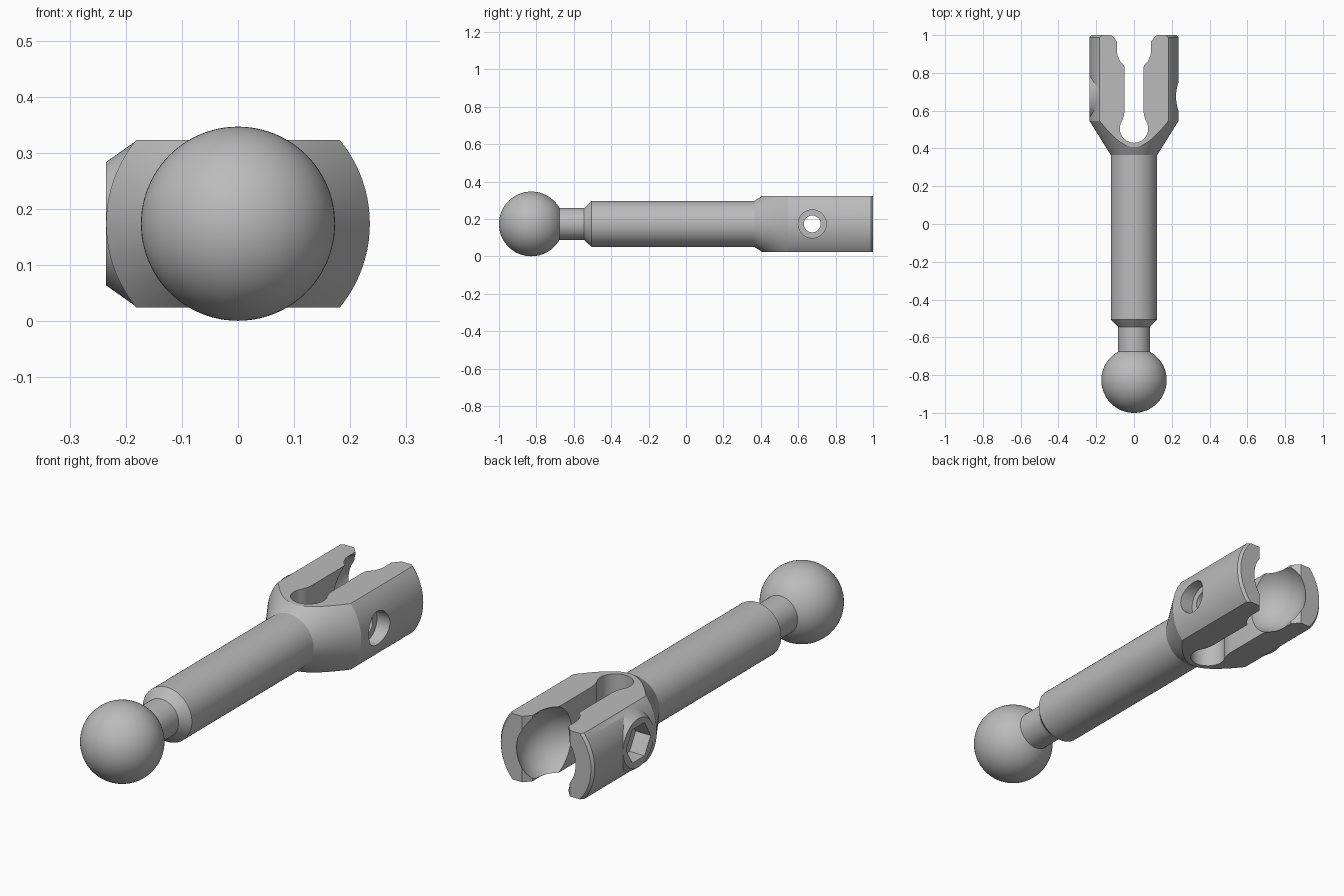
import bpy, bmesh
from math import sin, cos, pi, radians, asin
from mathutils import Matrix, Vector

cube = bpy.data.objects.get("Cube")
if cube:
    bpy.data.objects.remove(cube, do_unlink=True)

AXIS = 0.174      # height of the rod's centre line
PIVOT = 0.675     # pin position along the fork
BALL = 0.173

grey = bpy.data.materials.new("plain grey")
grey.use_nodes = True
colour = (0.5, 0.5, 0.5, 1)
grey.diffuse_color = colour
grey.node_tree.nodes["Principled BSDF"].inputs["Base Color"].default_value = colour


def finish(name, bm):
    bmesh.ops.recalc_face_normals(bm, faces=bm.faces)
    mesh = bpy.data.meshes.new(name)
    bm.to_mesh(mesh)
    bm.free()
    mesh.materials.append(grey)
    obj = bpy.data.objects.new(name, mesh)
    bpy.context.collection.objects.link(obj)
    return obj


def revolve(name, profile, steps=96):
    """Turn (radius, y) points about the rod axis."""
    bm = bmesh.new()
    verts = [bm.verts.new((r, y, AXIS)) for r, y in profile]
    edges = [bm.edges.new(pair) for pair in zip(verts, verts[1:])]
    bmesh.ops.spin(bm, geom=verts + edges, cent=(0, 0, AXIS), axis=(0, 1, 0),
                   angle=2 * pi, steps=steps, use_merge=True)
    bmesh.ops.remove_doubles(bm, verts=bm.verts, dist=1e-5)
    return finish(name, bm)


def pin(name, x0, x1, r0, r1, sides=48):
    """Cylinder, cone or prism along x, centred on the pivot."""
    bm = bmesh.new()
    place = Matrix.Translation(((x0 + x1) / 2, PIVOT, AXIS)) @ Matrix.Rotation(pi / 2, 4, "Y")
    bmesh.ops.create_cone(bm, cap_ends=True, segments=sides, radius1=r0,
                          radius2=r1, depth=x1 - x0, matrix=place)
    return finish(name, bm)


def prism(name, outline, z0, z1):
    bm = bmesh.new()
    face = bm.faces.new([bm.verts.new((x, y, z0)) for x, y in outline])
    top = bmesh.ops.extrude_face_region(bm, geom=[face])["geom"]
    bmesh.ops.translate(bm, vec=(0, 0, z1 - z0),
                        verts=[v for v in top if isinstance(v, bmesh.types.BMVert)])
    return finish(name, bm)


def combine(body, other, operation):
    other.hide_render = True
    mod = body.modifiers.new(other.name, "BOOLEAN")
    mod.operation = operation
    mod.solver = "EXACT"
    mod.object = other
    bpy.context.view_layer.objects.active = body
    bpy.ops.object.modifier_apply(modifier=mod.name)
    bpy.data.objects.remove(other, do_unlink=True)


# Ball, neck, rod and fork blank turned as one piece
neck = 0.085
start = asin(neck / BALL)
ball_arc = [(BALL * sin(a), -0.827 - BALL * cos(a))
            for a in [(pi - start) * i / 32 for i in range(33)]]
ball_arc[0] = (0, -1)
body = revolve("ball_link", ball_arc + [
    (neck, -0.545), (0.123, -0.505), (0.123, 0.365), (0.235, 0.545),
    (0.235, 0.988), (0.225, 1), (0, 1)])

# Flats above and below the fork
wide = [(-1, 0.2), (1, 0.2), (1, 1.2), (-1, 1.2)]
combine(body, prism("top_flat", wide, AXIS + 0.149, 1), "DIFFERENCE")
combine(body, prism("bottom_flat", wide, -1, AXIS - 0.149), "DIFFERENCE")

# Tapered boss on the right side
combine(body, pin("boss", -0.235, -0.18, 0.11, 0.1488, 64), "UNION")

# Keyhole slot with a flared mouth
half = [(0.075 * sin(a), 0.505 - 0.075 * cos(a))
        for a in [radians(125) * i / 16 for i in range(17)]]
half += [(0.054, 0.572), (0.05, 0.6), (0.05, 0.825), (0.054, 0.844),
         (0.066, 0.858), (0.078, 0.873), (0.087, 0.892), (0.09, 0.912),
         (0.09, 0.967), (0.12, 1.001), (0.12, 1.1)]
outline = half + [(-x, y) for x, y in reversed(half[1:])]
combine(body, prism("slot", outline, -0.5, 1), "DIFFERENCE")

# Ball socket between the jaws
bm = bmesh.new()
bmesh.ops.create_uvsphere(bm, u_segments=64, v_segments=32, radius=BALL,
                          matrix=Matrix.Translation(Vector((0, 0.91, AXIS))))
combine(body, finish("socket", bm), "DIFFERENCE")

# Pin hole, round recess on the left and hexagonal recess on the right
combine(body, pin("pin_hole", -0.4, 0.4, 0.045, 0.045), "DIFFERENCE")
combine(body, pin("round_recess", 0.17, 0.4, 0.075, 0.075), "DIFFERENCE")
combine(body, pin("hex_recess", -0.4, -0.16, 0.087, 0.087, 6), "DIFFERENCE")

# Smooth turned surfaces with crisp edges
bpy.ops.object.select_all(action="DESELECT")
body.select_set(True)
bpy.context.view_layer.objects.active = body
bpy.ops.object.shade_smooth_by_angle(angle=radians(25))
